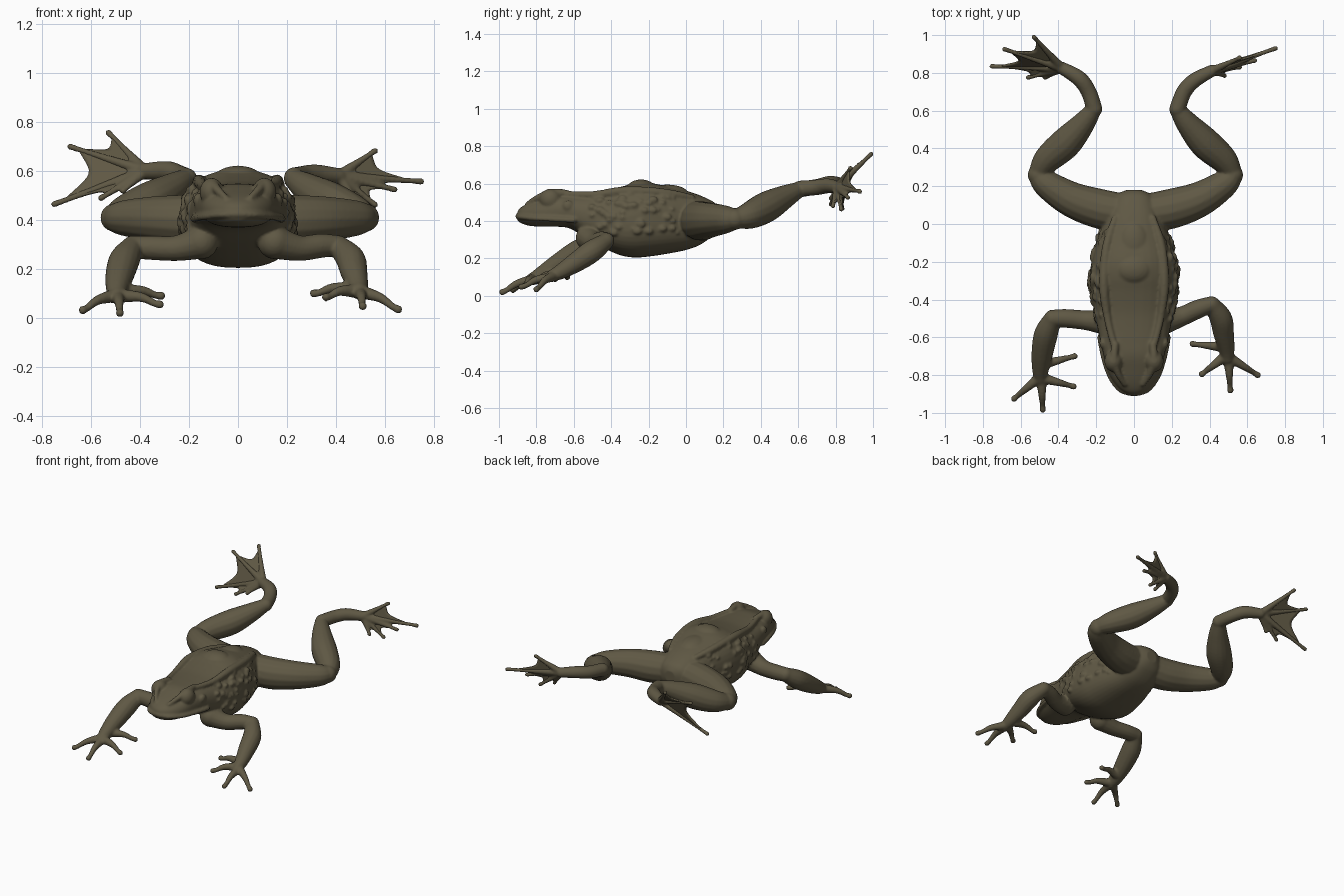
import bpy, bmesh, math, random
from mathutils import Vector, Matrix

if "Cube" in bpy.data.objects:
    bpy.data.objects.remove(bpy.data.objects["Cube"])

random.seed(4)
mat = bpy.data.materials.new("olive_skin")
mat.diffuse_color = (0.115, 0.098, 0.058, 1)
mat.use_nodes = True
mat.node_tree.nodes["Principled BSDF"].inputs["Base Color"].default_value = mat.diffuse_color


def spline(pts, n):
    """Catmull-Rom resampling of tuples of any length."""
    p = [pts[0]] + list(pts) + [pts[-1]]
    out = []
    for i in range(1, len(p) - 2):
        for k in range(n):
            t = k / n
            out.append([0.5 * (2 * b + (c - a) * t + (2 * a - 5 * b + 4 * c - d) * t * t
                               + (3 * b - a - 3 * c + d) * t ** 3)
                        for a, b, c, d in zip(p[i - 1], p[i], p[i + 1], p[i + 2])])
    return out + [list(pts[-1])]


def loft(bm, rings):
    vs = [[bm.verts.new(c) for c in r] for r in rings]
    n = len(vs[0])
    for a, b in zip(vs, vs[1:]):
        for i in range(n):
            bm.faces.new((a[i], a[(i + 1) % n], b[(i + 1) % n], b[i]))
    bm.faces.new(vs[0][::-1])
    bm.faces.new(vs[-1])


def ball(bm, c, r, scale=(1, 1, 1)):
    m = Matrix.Translation(c) @ Matrix.Diagonal((*scale, 1))
    bmesh.ops.create_icosphere(bm, subdivisions=3, radius=r, matrix=m)


def limb(bm, pts, n=6):
    """Round tube through (x, y, z, radius) points with ball ends."""
    path = spline(pts, n)
    rings = []
    for i, q in enumerate(path):
        c = Vector(q[:3])
        d = (Vector(path[min(i + 1, len(path) - 1)][:3]) - Vector(path[max(i - 1, 0)][:3])).normalized()
        u = d.cross(Vector((0.1, 0.05, 1))).normalized()
        v = d.cross(u)
        rings.append([c + q[3] * (u * math.cos(a) + v * math.sin(a))
                      for a in (j * math.tau / 14 for j in range(14))])
    loft(bm, rings)
    for q in (pts[0], pts[-1]):
        ball(bm, q[:3], q[3])


def finish(bm, name):
    bmesh.ops.recalc_face_normals(bm, faces=bm.faces)
    me = bpy.data.meshes.new(name)
    bm.to_mesh(me)
    bm.free()
    for f in me.polygons:
        f.use_smooth = True
    me.materials.append(mat)
    ob = bpy.data.objects.new(name, me)
    bpy.context.collection.objects.link(ob)
    return ob


def flip(pts, s, dx=0):
    return [(s * (p[0] + dx), *p[1:]) for p in pts]


# torso and head: y, half width, bottom z, top z
skin = bmesh.new()
profile = [(-.90, .03, .40, .455), (-.88, .068, .388, .475), (-.84, .105, .375, .497),
           (-.78, .138, .37, .52), (-.70, .16, .37, .545), (-.62, .178, .36, .55),
           (-.54, .195, .31, .553), (-.46, .21, .265, .56), (-.36, .23, .22, .58),
           (-.28, .235, .205, .60), (-.20, .225, .21, .605), (-.10, .20, .225, .585),
           (0, .165, .245, .562), (.08, .14, .275, .535), (.15, .10, .33, .50), (.18, .04, .38, .46)]


def section(q, a):
    y, w, zb, zt = q
    ca, sa = math.cos(a), math.sin(a)
    mid = zb + 0.45 * (zt - zb)
    h = (zt - mid) if sa > 0 else (mid - zb)
    return Vector((w * math.copysign(abs(ca) ** .8, ca), y, mid + h * math.copysign(abs(sa) ** .82, sa)))


body = spline(profile, 4)
loft(skin, [[section(q, i * math.tau / 40) for i in range(40)] for q in body])

# sacral hump and spine
ball(skin, (0, -.24, .575), .05, (1.9, 1.5, .95))
ball(skin, (0, -.10, .55), .05, (1.6, 2.2, .9))

for s in (-1, 1):
    # eyes, brow, nostril, lip and back folds
    ball(skin, (s * .108, -.725, .515), .058, (.85, 1, 1))
    limb(skin, flip([(.05, -.85, .49, .012), (.085, -.79, .525, .018), (.105, -.72, .55, .022),
                     (.10, -.64, .548, .02)], s))
    limb(skin, flip([(0, -.9, .425, .014), (.07, -.88, .422, .014), (.125, -.81, .415, .014),
                     (.16, -.71, .41, .014), (.18, -.6, .405, .016)], s))
    limb(skin, flip([(.10, -.66, .545, .018), (.14, -.5, .54, .02), (.16, -.32, .56, .026),
                     (.145, -.12, .55, .024), (.10, .03, .525, .018)], s))
    ball(skin, (s * .165, -.63, .48), .03, (.6, 1, 1))
    # warts on the flanks
    for k in range(60):
        q = random.choice([b for b in body if -.52 < b[0] < -.04])
        a = random.uniform(-.25, .95)
        p = section(q, a)
        ball(skin, (s * p.x, p.y, p.z), random.uniform(.009, .02), (.8, 1.3, 1))

    # thigh and shin
    dx = .015 if s > 0 else 0
    limb(skin, flip([(.05, .06, .41, .10), (.18, .08, .40, .106), (.33, .13, .405, .094),
                     (.46, .21, .408, .075), (.505, .26, .41, .058)], s, dx))
    limb(skin, flip([(.51, .265, .41, .05), (.46, .34, .43, .073), (.36, .43, .475, .083),
                     (.27, .53, .53, .063), (.215, .605, .568, .043)], s, dx))

# arms: shoulder to elbow, elbow to wrist
limb(skin, [(-.15, -.52, .31, .07), (-.25, -.51, .285, .053), (-.36, -.50, .287, .05), (-.425, -.50, .29, .047)])
limb(skin, [(-.43, -.50, .29, .047), (-.465, -.58, .235, .063), (-.485, -.68, .17, .058),
            (-.495, -.77, .115, .045), (-.495, -.82, .09, .034)])
limb(skin, [(.15, -.52, .31, .07), (.25, -.49, .285, .053), (.34, -.45, .295, .05), (.41, -.425, .295, .043)])
limb(skin, [(.415, -.43, .29, .045), (.46, -.50, .24, .06), (.475, -.58, .185, .055),
            (.49, -.66, .135, .043), (.495, -.71, .11, .034)])

# fingers: knuckle, tip
fingers = [((-.51, -.82, .09), (-.635, -.925, .032)), ((-.49, -.83, .085), (-.483, -.982, .02)),
           ((-.47, -.82, .09), (-.32, -.86, .055)), ((-.47, -.74, .11), (-.315, -.70, .09)),
           ((.51, -.71, .105), (.655, -.80, .035)), ((.50, -.72, .10), (.51, -.88, .048)),
           ((.47, -.71, .11), (.36, -.795, .085)), ((.46, -.65, .12), (.31, -.635, .10))]
for a, b in fingers:
    a, b = Vector(a), Vector(b)
    m = a.lerp(b, .5) + Vector((0, 0, .012))
    limb(skin, [(*a, .028), (*m, .02), (*a.lerp(b, .85), .015), (*b, .018)], 4)

# hind feet: tarsus, toes and webs
feet = {
    "left": ([(-.21, .61, .57, .043), (-.24, .70, .583, .042), (-.29, .77, .60, .042), (-.38, .825, .60, .034)],
             [(-.53, .99, .758), (-.685, .925, .70), (-.752, .835, .465), (-.56, .775, .49), (-.47, .775, .52)]),
    "right": ([(.23, .61, .573, .043), (.265, .70, .58, .042), (.32, .76, .588, .04), (.41, .81, .58, .033)],
              [(.56, .88, .683), (.75, .93, .558), (.64, .865, .525), (.56, .83, .463), (.48, .785, .48)]),
}
for side, (tarsus, tips) in feet.items():
    limb(skin, tarsus)
    base = Vector(tarsus[-1][:3])
    for t in tips:
        t = Vector(t)
        limb(skin, [(*base, .025), (*base.lerp(t, .5), .016), (*base.lerp(t, .85), .012), (*t, .014)], 4)
    web = bmesh.new()
    N = 10
    for t0, t1 in zip(tips, tips[1:]):
        grid = []
        for i in range(N + 1):
            s = i / N
            reach = .9 - .22 * math.sin(math.pi * s)
            tip = Vector(t0).lerp(Vector(t1), s)
            grid.append([web.verts.new(base.lerp(tip, reach * (.05 + .95 * j / N))) for j in range(N + 1)])
        for i in range(N):
            for j in range(N):
                web.faces.new((grid[i][j], grid[i + 1][j], grid[i + 1][j + 1], grid[i][j + 1]))
    bmesh.ops.remove_doubles(web, verts=web.verts, dist=.0005)
    ob = finish(web, side + "_foot_web")
    sol = ob.modifiers.new("thickness", 'SOLIDIFY')
    sol.thickness, sol.offset = .01, 0

# fuse all skin parts into one smooth surface
ob = finish(skin, "frog_body")
rm = ob.modifiers.new("fuse", 'REMESH')
rm.mode = 'VOXEL'
rm.voxel_size = .0075
rm.use_smooth_shade = True
sm = ob.modifiers.new("relax", 'SMOOTH')
sm.factor, sm.iterations = .5, 4
